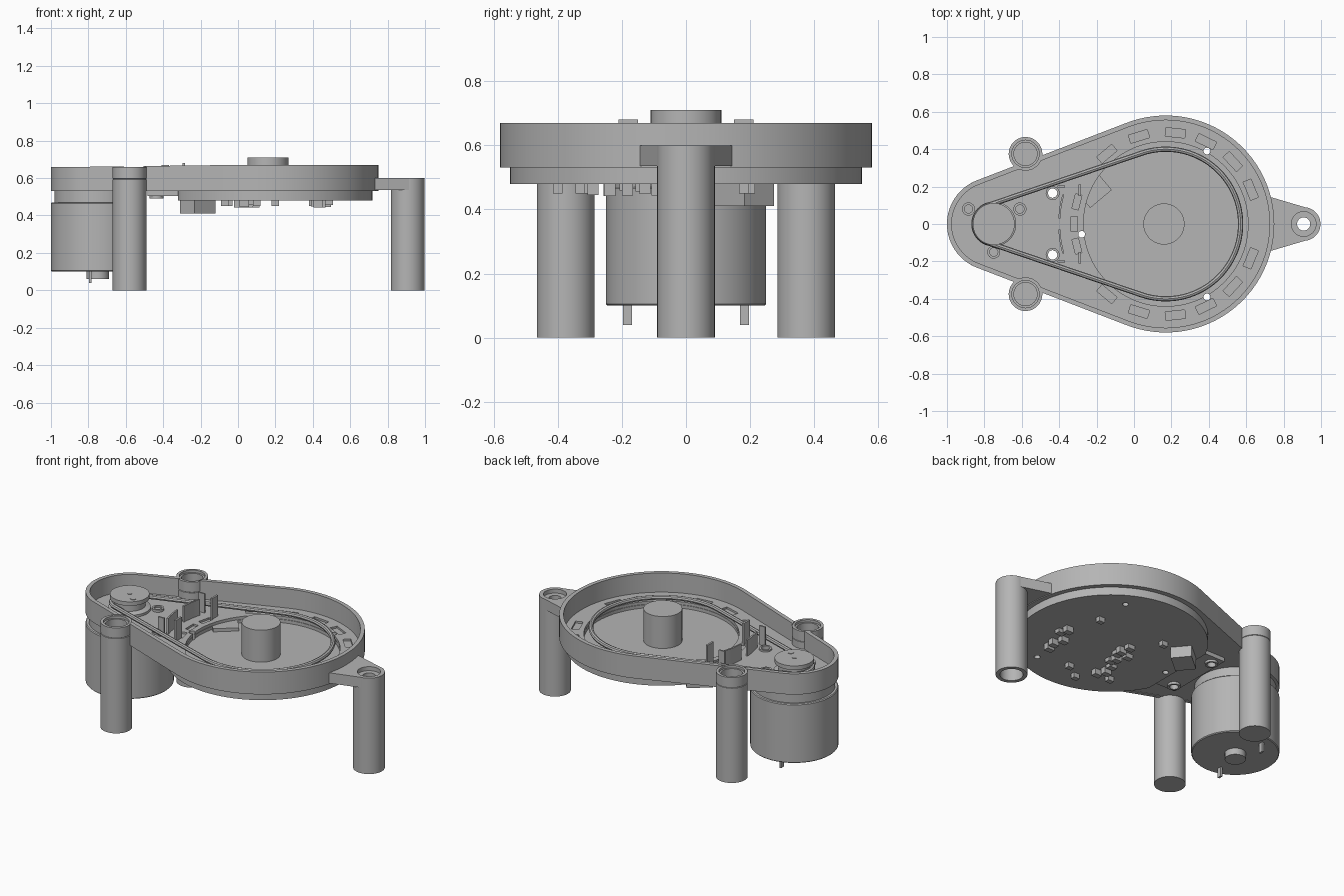
import bpy, bmesh, math, random
from mathutils import Matrix

if "Cube" in bpy.data.objects:
    bpy.data.objects.remove(bpy.data.objects["Cube"])

grey = bpy.data.materials.new("plain grey")
grey.use_nodes = True
grey.diffuse_color = (0.46, 0.46, 0.46, 1)
grey.node_tree.nodes["Principled BSDF"].inputs["Base Color"].default_value = (0.46, 0.46, 0.46, 1)

BIG, SMALL = 0.17, -0.75        # x of the platter and motor axes
BIG_R, SMALL_R = 0.58, 0.25
FLOOR = 0.53


def finish(name, bm):
    bmesh.ops.remove_doubles(bm, verts=bm.verts, dist=1e-5)
    bmesh.ops.recalc_face_normals(bm, faces=bm.faces)
    me = bpy.data.meshes.new(name)
    bm.to_mesh(me)
    bm.free()
    ob = bpy.data.objects.new(name, me)
    bpy.context.collection.objects.link(ob)
    me.materials.append(grey)
    return ob


def activate(ob):
    bpy.ops.object.select_all(action='DESELECT')
    ob.select_set(True)
    bpy.context.view_layer.objects.active = ob


def prism(name, pts, z0, z1):
    bm = bmesh.new()
    face = bm.faces.new([bm.verts.new((x, y, z0)) for x, y in pts])
    ext = bmesh.ops.extrude_face_region(bm, geom=[face], use_keep_orig=True)
    for v in ext["geom"]:
        if isinstance(v, bmesh.types.BMVert):
            v.co.z = z1
    return finish(name, bm)


def lathe(name, profile, x=0, y=0, steps=48):
    """Revolve a closed (radius, height) profile about a vertical axis."""
    bm = bmesh.new()
    vs = [bm.verts.new((r, 0, z)) for r, z in profile]
    edges = [bm.edges.new((vs[i - 1], vs[i])) for i in range(len(vs))
             if profile[i][0] + profile[i - 1][0] > 0]
    bmesh.ops.spin(bm, geom=vs + edges, axis=(0, 0, 1), cent=(0, 0, 0),
                   angle=math.tau, steps=steps)
    bmesh.ops.translate(bm, verts=bm.verts, vec=(x, y, 0))
    return finish(name, bm)


def cyl(name, x, y, r, z0, z1, steps=48):
    return lathe(name, [(0, z0), (r, z0), (r, z1), (0, z1)], x, y, steps)


def box(name, x, y, z0, z1, sx, sy, turn=0):
    bm = bmesh.new()
    m = (Matrix.Translation((x, y, (z0 + z1) / 2)) @ Matrix.Rotation(turn, 4, 'Z')
         @ Matrix.Diagonal((sx, sy, z1 - z0, 1)))
    bmesh.ops.create_cube(bm, size=1, matrix=m)
    return finish(name, bm)


def arc(x, r, a0, a1, n):
    return [(x + r * math.cos(math.radians(a0 + (a1 - a0) * i / n)),
             r * math.sin(math.radians(a0 + (a1 - a0) * i / n))) for i in range(n + 1)]


def teardrop(big, small):
    """Outline wrapped tightly round the two axis circles."""
    a = math.degrees(math.acos((small - big) / (BIG - SMALL)))
    return arc(BIG, big, -a, a, 64) + arc(SMALL, small, a, 360 - a, 32)


def cut(targets, cutters):
    for t in targets:
        activate(t)
        for c in cutters:
            mod = t.modifiers.new("cut", 'BOOLEAN')
            mod.operation, mod.solver, mod.object = 'DIFFERENCE', 'EXACT', c
            bpy.ops.object.modifier_apply(modifier=mod.name)
    for c in cutters:
        bpy.data.objects.remove(c)


# Tray: rim wall, floor and lower round plate
bm = bmesh.new()
outer = teardrop(BIG_R, SMALL_R)
inner = teardrop(BIG_R - 0.025, SMALL_R - 0.025)
loops = []
for pts, top in ((outer, False), (outer, True), (inner, True), (inner, False)):
    loops.append([bm.verts.new((x, y, (0.67 if x > -0.2 else 0.66) if top else FLOOR))
                  for x, y in pts])
for k in range(4):
    a, b = loops[k], loops[(k + 1) % 4]
    for i in range(len(a)):
        bm.faces.new((a[i - 1], a[i], b[i], b[i - 1]))
rim = finish("tray_rim", bm)
tray = prism("tray_floor", teardrop(BIG_R - 0.015, SMALL_R - 0.015), FLOOR + 0.002, 0.55)
plate = prism("lower_plate", arc(BIG, 0.55, -153, 153, 80), 0.48, FLOOR)
bridge = box("bridge_plate", -0.4, 0, 0.505, FLOOR, 0.17, 0.44)

# Platter recess, rim slots and through holes
cut([tray, plate], [cyl("recess_cutter", BIG, 0, 0.44, 0.51, 0.6, 80)])
slots = [s * d for d in (22, 43, 64, 84, 107, 130) for s in (1, -1)]
cutters = []
for deg in slots:
    a = math.radians(deg)
    cutters.append(box("slot_cutter", BIG + 0.49 * math.cos(a), 0.49 * math.sin(a),
                       0.538, 0.6, 0.045, 0.105, a))
for deg in (166, 180, 194):
    a = math.radians(deg)
    cutters.append(box("slot_cutter", BIG + 0.49 * math.cos(a), 0.49 * math.sin(a),
                       0.538, 0.6, 0.035, 0.08, a))
cut([tray], cutters)
holes = [(0.39, 0.39, 0.018), (0.39, -0.39, 0.018), (-0.28, -0.055, 0.018),
         (-0.435, 0.165, 0.025), (-0.435, -0.165, 0.025)]
cut([tray, plate, bridge], [cyl("hole_cutter", x, y, r, 0.4, 0.6, 20) for x, y, r in holes])
for x, y, r in holes[3:]:
    lathe("screw_ring", [(r, 0.49), (r + 0.012, 0.49), (r + 0.012, 0.56), (r, 0.56)], x, y, 24)

# Two hollow-topped legs beside the motor
LEG_X, LEG_Y, LEG_R = -0.58, 0.375, 0.09
cut([rim, tray], [cyl("leg_cutter", LEG_X, s * LEG_Y, 0.085, 0.4, 0.8) for s in (1, -1)])
for side, s in (("left", 1), ("right", -1)):
    lathe("leg_" + side, [(0, 0), (LEG_R, 0), (LEG_R, 0.593), (LEG_R - 0.003, 0.595),
                          (LEG_R, 0.597), (LEG_R, 0.66), (0.073, 0.66), (0.073, 0.645),
                          (0.062, 0.645), (0.062, 0.595), (0, 0.595)], LEG_X, s * LEG_Y)

# Single tubular leg on its tapered arm
arm = prism("leg_arm", [(0.71, -0.15), (0.93, -0.085), (0.93, 0.085), (0.71, 0.15)], 0.535, 0.6)
cut([arm], [cyl("arm_cutter", 0.907, 0, 0.08, 0.4, 0.8),
            cyl("arm_trim", BIG, 0, BIG_R - 0.02, 0.4, 0.8, 80)])
lathe("leg_end", [(0.066, 0), (LEG_R, 0), (LEG_R, 0.6), (0.066, 0.6), (0.066, 0.575),
                  (0.035, 0.575), (0.035, 0.53), (0.066, 0.53)], 0.907, 0)

# Motor with neck, hub and terminals
lathe("motor", [(0, 0.1), (0.245, 0.1), (0.25, 0.105), (0.25, 0.465), (0.245, 0.47),
                (0.232, 0.47), (0.232, 0.535), (0, 0.535)], SMALL, 0, 64)
cyl("motor_hub", SMALL, 0, 0.06, 0.06, 0.11, 32)
for s in (1, -1):
    box("motor_terminal", SMALL - 0.04, s * 0.183, 0.04, 0.11, 0.012, 0.028)

# Pulley, belt and spindle
lathe("pulley", [(0, 0.54), (0.12, 0.54), (0.12, 0.565), (0.09, 0.575), (0.09, 0.61),
                 (0.112, 0.62), (0.112, 0.645), (0, 0.645)], SMALL, 0)
cyl("pulley_shaft", SMALL, 0, 0.014, 0.64, 0.648, 16)
cyl("pulley_screw", SMALL + 0.055, -0.045, 0.018, 0.64, 0.648, 16)
curve = bpy.data.curves.new("belt", 'CURVE')
curve.dimensions, curve.bevel_depth, curve.bevel_resolution = '3D', 0.014, 2
path = teardrop(0.4, 0.104)
spline = curve.splines.new('POLY')
spline.points.add(len(path) - 1)
for p, (x, y) in zip(spline.points, path):
    p.co = (x, y, 0.59, 1)
spline.use_cyclic_u = True
belt = bpy.data.objects.new("belt", curve)
bpy.context.collection.objects.link(belt)
curve.materials.append(grey)
activate(belt)
bpy.ops.object.convert(target='MESH')
cyl("spindle", BIG - 0.01, 0, 0.11, 0.505, 0.71)

# Motor screws on the tray floor
for x, y in ((-0.885, 0.08), (-0.61, 0.08), (-0.75, -0.15)):
    lathe("motor_screw", [(0, 0.54), (0.035, 0.54), (0.035, 0.565), (0.022, 0.565),
                          (0.022, 0.555), (0, 0.555)], x, y, 24)

# Thin curved guard and upright tabs
for a0, a1 in ((164, 177), (183, 196)):
    prism("guard_wall", arc(BIG, 0.575, a0, a1, 8) + arc(BIG, 0.565, a1, a0, 8), 0.54, 0.65)
for s in (1, -1):
    box("guard_tab", -0.39, s * 0.2, 0.54, 0.67, 0.04, 0.01)
    box("tall_tab", -0.29, s * 0.18, 0.54, 0.68, 0.012, 0.06)

# Circuit parts under the plate
box("connector_block", -0.215, 0.18, 0.41, 0.53, 0.15, 0.12, math.radians(40))
random.seed(4)
for cx, cy, n, run in ((0.45, -0.1, 5, 0.055), (0.03, -0.14, 6, 0.05), (0.06, 0.02, 3, 0.05)):
    for i in range(n):
        box("chip", cx + random.uniform(-0.04, 0.04), cy + (i - n / 2) * run,
            random.uniform(0.44, 0.46), 0.485, 0.05, 0.035)
for x, y in ((0.1, -0.4), (-0.07, -0.3), (0.4, 0.18), (-0.05, 0.2), (0.2, -0.33)):
    box("small_chip", x, y, 0.45, 0.485, 0.04, 0.03)

# Smooth round surfaces while keeping crisp edges
for ob in list(bpy.context.scene.objects):
    if ob.type == 'MESH':
        activate(ob)
        bpy.ops.object.shade_smooth_by_angle(angle=math.radians(30))
